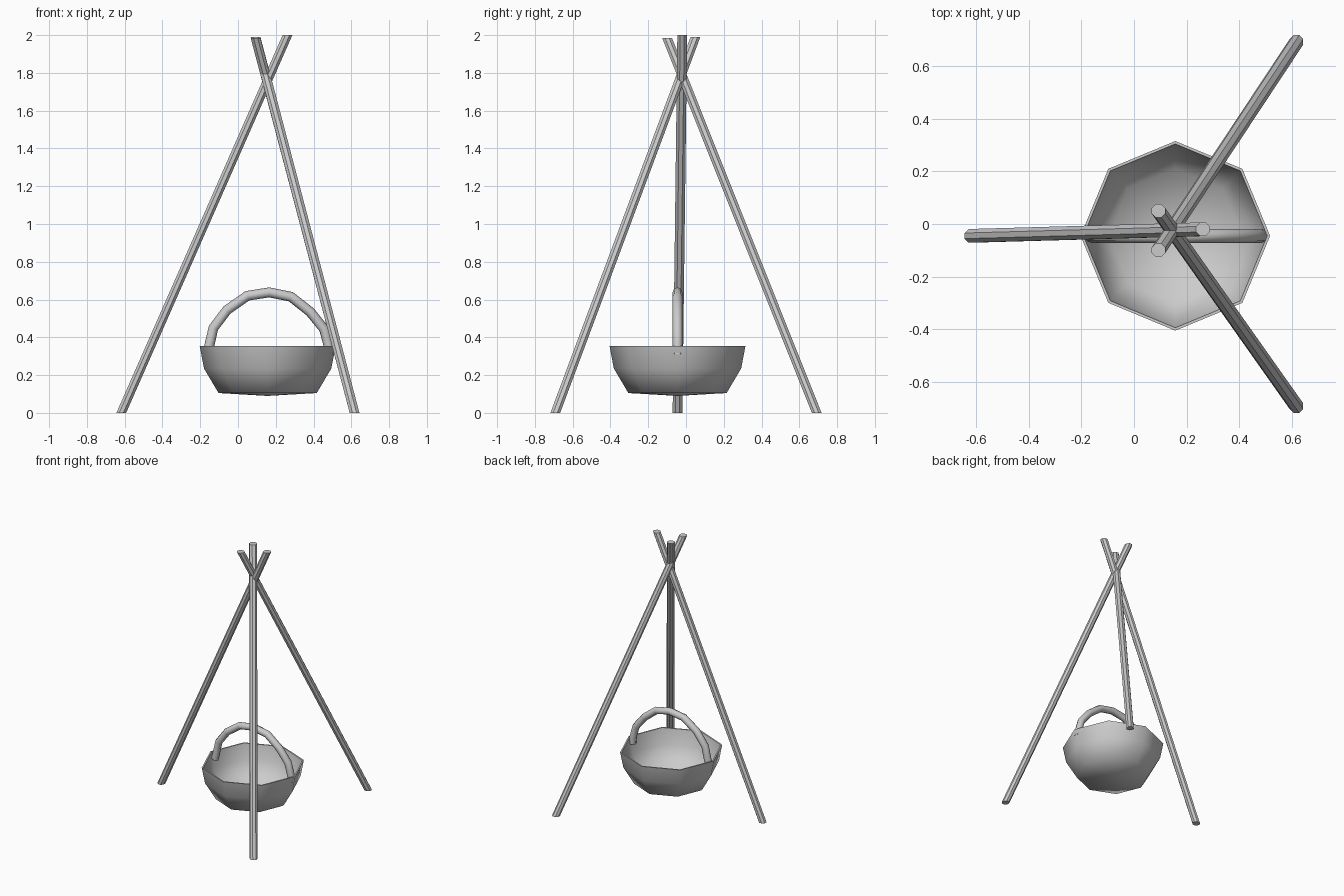
import bpy, math
from mathutils import Vector

if "Cube" in bpy.data.objects:
    bpy.data.objects.remove(bpy.data.objects["Cube"])

SIDES = 8
CX, CY = 0.157, -0.045


def loft(name, rings, smooth):
    """Skin a list of 8-point rings into a capped solid."""
    verts = [v for r in rings for v in r]
    faces = []
    for i in range(len(rings) - 1):
        for j in range(SIDES):
            a, b = i * SIDES + j, i * SIDES + (j + 1) % SIDES
            faces.append((a, b, b + SIDES, a + SIDES))
    faces.append(tuple(reversed(range(SIDES))))
    faces.append(tuple(range(len(verts) - SIDES, len(verts))))
    mesh = bpy.data.meshes.new(name)
    mesh.from_pydata(verts, [], faces)
    mesh.validate()
    ob = bpy.data.objects.new(name, mesh)
    bpy.context.collection.objects.link(ob)
    if smooth:
        bpy.ops.object.select_all(action='DESELECT')
        ob.select_set(True)
        bpy.context.view_layer.objects.active = ob
        bpy.ops.object.shade_smooth_by_angle(angle=math.radians(70))
    return ob


def ring(centre, u, v, r, phase=0.0):
    angles = [2 * math.pi * k / SIDES + phase for k in range(SIDES)]
    return [Vector(centre) + r * (math.cos(a) * Vector(u) + math.sin(a) * Vector(v))
            for a in angles]


X, Y, Z = Vector((1, 0, 0)), Vector((0, 1, 0)), Vector((0, 0, 1))

# tripod poles, ends cut level
poles = {
    "left_pole": ((-0.618, -0.045, 0), (0.262, -0.02, 2.0)),
    "back_right_pole": ((0.617, 0.692, 0), (0.093, -0.10, 1.985)),
    "front_right_pole": ((0.617, -0.692, 0), (0.093, 0.05, 1.99)),
}
for name, (foot, tip) in poles.items():
    loft(name, [ring(p, X, Y, 0.028, math.pi / 8) for p in (foot, tip)], False)

# hollow pot: outside up from the base, over the rim, down the inside
profile = [(0.003, 0.09), (0.26, 0.105), (0.337, 0.235), (0.36, 0.355),
           (0.349, 0.355), (0.326, 0.238), (0.254, 0.117), (0.003, 0.102)]
loft("pot", [ring((CX, CY, z), X, Y, r) for r, z in profile], True)

# arched pot handle swept in the xz plane
path = [(-0.162, 0.31), (-0.152, 0.355), (-0.13, 0.45), (-0.058, 0.545), (0.05, 0.62),
        (0.165, 0.638), (0.28, 0.615), (0.382, 0.535), (0.455, 0.445),
        (0.48, 0.355), (0.484, 0.31)]
pts = [Vector((x, CY, z)) for x, z in path]
rings = []
for i, p in enumerate(pts):
    t = (pts[min(i + 1, len(pts) - 1)] - pts[max(i - 1, 0)]).normalized()
    rings.append(ring(p, Y, t.cross(Y), 0.0265))
loft("pot_handle", [list(reversed(r)) for r in rings], True)
